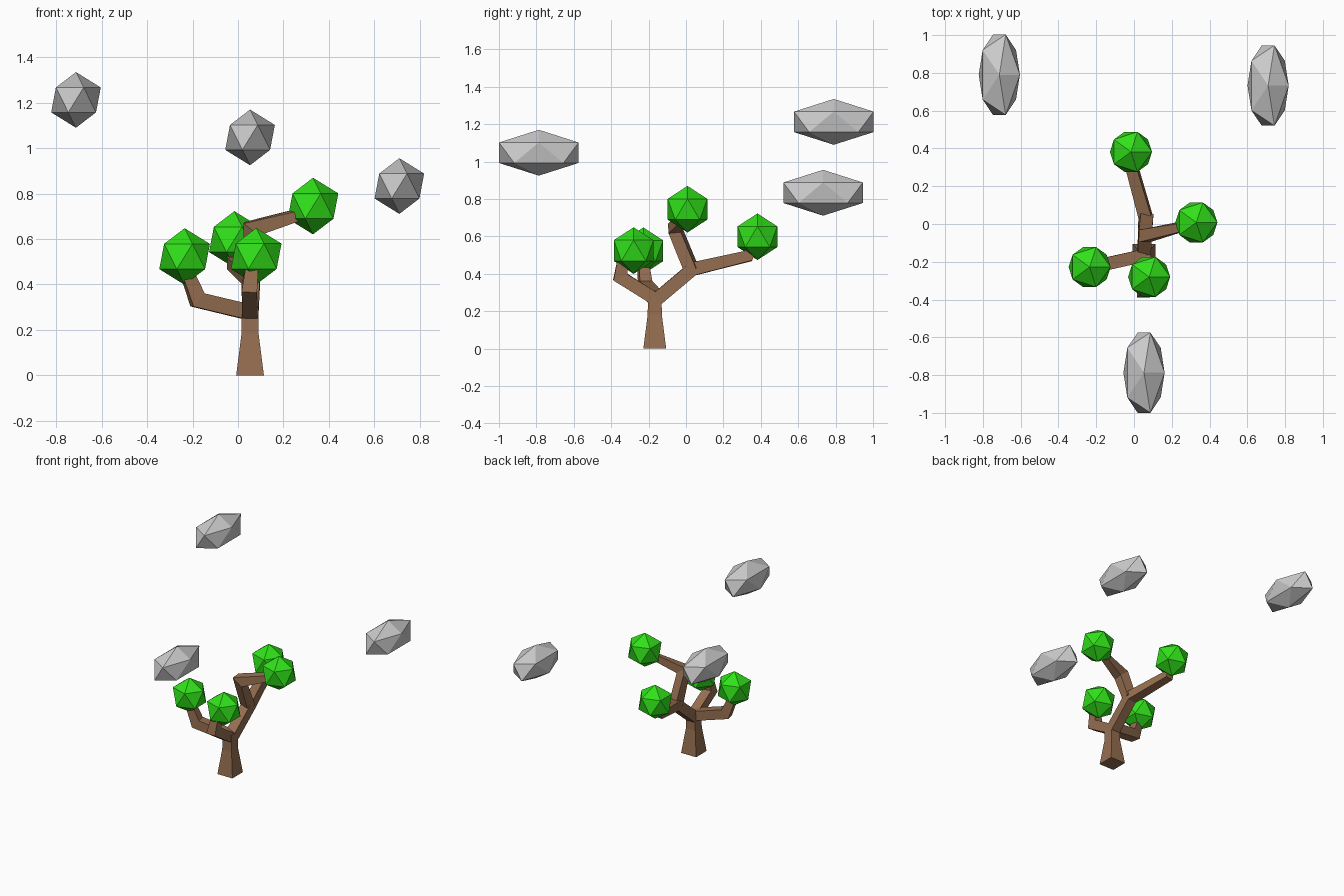
import bpy, bmesh
from mathutils import Vector, Matrix

if "Cube" in bpy.data.objects:
    bpy.data.objects.remove(bpy.data.objects["Cube"])


def material(name, rgb):
    m = bpy.data.materials.new(name)
    m.diffuse_color = (*rgb, 1)
    m.use_nodes = True
    m.node_tree.nodes["Principled BSDF"].inputs["Base Color"].default_value = m.diffuse_color
    return m


bark = material("bark", (0.30, 0.155, 0.08))
leaf = material("leaf", (0.03, 0.75, 0.01))


def finish(name, bm, mat=None):
    bmesh.ops.recalc_face_normals(bm, faces=bm.faces)
    me = bpy.data.meshes.new(name)
    bm.to_mesh(me)
    bm.free()
    ob = bpy.data.objects.new(name, me)
    bpy.context.collection.objects.link(ob)
    if mat:
        me.materials.append(mat)


def blob(name, centre, scale, mat=None):
    """Stretched 20-sided ball."""
    bm = bmesh.new()
    bmesh.ops.create_icosphere(bm, subdivisions=1, radius=1)
    bmesh.ops.transform(bm, verts=bm.verts,
                        matrix=Matrix.Translation(centre) @ Matrix.Diagonal((*scale, 1)))
    finish(name, bm, mat)


def limb(name, path, side):
    """Square tube along (x, y, z, half width) points, mitred at the bends."""
    pts = [Vector(p[:3]) for p in path]
    bm = bmesh.new()
    rings = []
    for i, p in enumerate(pts):
        a = (p - pts[i - 1]).normalized() if i else None
        b = (pts[i + 1] - p).normalized() if i < len(pts) - 1 else None
        t = ((a or b) + (b or a)).normalized()
        up = Vector(side).cross(t).normalized()
        s = t.cross(up)
        r = path[i][3]
        v = up * r / t.dot(a or b)
        rings.append([bm.verts.new(p + q) for q in (s * r + v, v - s * r, -s * r - v, s * r - v)])
    for lo, hi in zip(rings, rings[1:]):
        for k in range(4):
            n = (k + 1) % 4
            bm.faces.new((lo[k], lo[n], hi[n], hi[k]))
    bm.faces.new(rings[0])
    bm.faces.new(rings[-1])
    finish(name, bm, bark)


# Trunk and branches
limb("trunk", [(.053, -.167, 0, .061), (.053, -.167, .18, .038), (.053, -.167, .302, .036)], (1, 0, 0))
limb("back_branch", [(.053, -.167, .2, .036), (.053, -.167, .255, .036), (.062, .035, .425, .035),
                     (-.02, .33, .494, .029), (-.017, .365, .58, .026)], (1, 0, 0))
limb("right_branch", [(.062, .03, .42, .034), (.06, -.062, .645, .033), (.31, .0, .72, .02)],
     (.25, .92, .38))
limb("left_branch", [(.06, -.165, .275, .034), (-.178, -.218, .332, .034), (-.228, -.23, .46, .026)],
     (-.2, 1, 0))
limb("front_branch", [(.053, -.165, .265, .034), (.05, -.352, .383, .034), (.065, -.335, .5, .026)],
     (1, 0, 0))

# Foliage balls
for n, c in enumerate([(-.235, -.228, .523), (.08, -.28, .524), (.33, .008, .745), (-.016, .382, .598)]):
    blob(f"foliage_{n + 1}", c, (.1245,) * 3, leaf)

# Floating clouds
for n, c in enumerate([(-.713, .79, 1.212), (.053, -.787, 1.047), (.71, .733, .833)]):
    blob(f"cloud_{n + 1}", c, (.122, .25, .1225))
